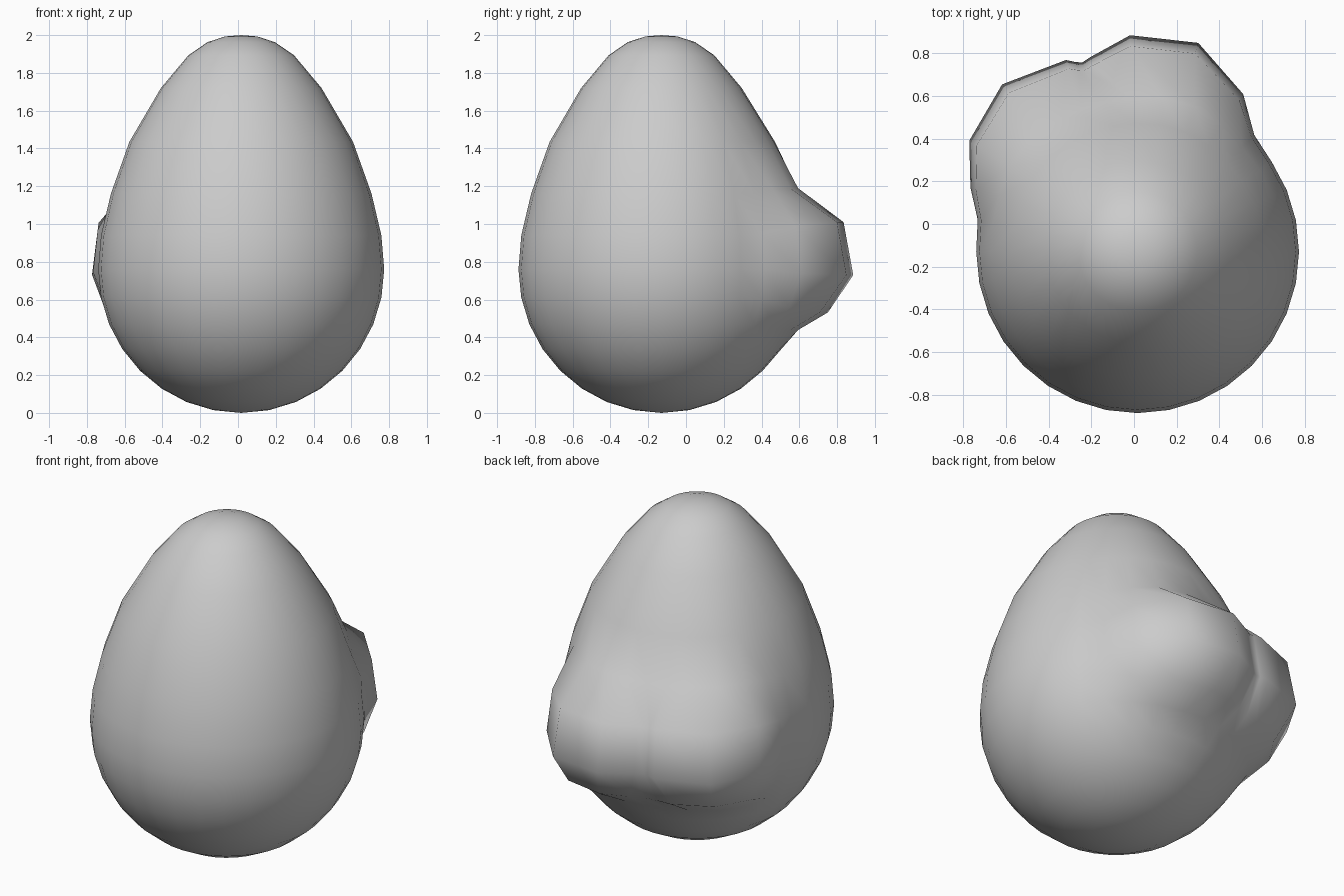
import bpy, math

if "Cube" in bpy.data.objects:
    bpy.data.objects.remove(bpy.data.objects["Cube"])

CX, CY = 0.017, -0.13   # egg axis
STEP = math.pi / 16

# egg profile, one (radius, height) pair per ring from the base to the tip
profile = [(0.0, 0.0)]
for k in range(1, 9):
    profile.append((0.757 * math.sin(k * STEP), 0.76 * (1 - math.cos(k * STEP))))
profile += [(0.742, 0.94), (0.69, 1.16), (0.592, 1.435), (0.425, 1.72),
            (0.28, 1.893), (0.178, 1.963), (0.085, 1.993), (0.0, 2.0)]

# two bulges on the back: column number -> (angle, outermost radius)
bulge = {4: (45, 0.774), 5: (56.2, 0.89), 6: (73.8, 1.02), 7: (92, 1.016),
         8: (103.5, 0.94), 9: (106.3, 0.925), 10: (108, 0.935), 11: (110.5, 0.96),
         12: (129, 1.01), 13: (146.6, 0.946), 14: (159, 0.84), 15: (168.7, 0.765)}
# ring number -> (strength, vertical shift)
rings = {5: (0.03, 0.0), 6: (0.13, -0.03), 7: (0.54, -0.08), 8: (1.0, -0.03),
         9: (0.86, 0.07), 10: (0.16, 0.03), 11: (0.05, 0.0)}

# body: sphere reshaped to the egg profile, with the bulges pulled out
bpy.ops.mesh.primitive_uv_sphere_add(segments=32, ring_count=16, radius=1)
egg = bpy.context.object
egg.name = "egg_body"
for v in egg.data.vertices:
    k = round(math.acos(max(-1, min(1, -v.co.z))) / STEP)
    col = round(math.atan2(v.co.y, v.co.x) / STEP) % 32
    r, z = profile[k]
    a = col * STEP
    if col in bulge and k in rings:
        angle, reach = bulge[col]
        w, dz = rings[k]
        push = reach - 0.757
        r += w * push
        z += dz * min(1, push / 0.2)
        a += min(1, w * 1.2) * (math.radians(angle) - a)
    v.co = (CX + r * math.cos(a), CY + r * math.sin(a), z)

bpy.ops.object.shade_smooth()
